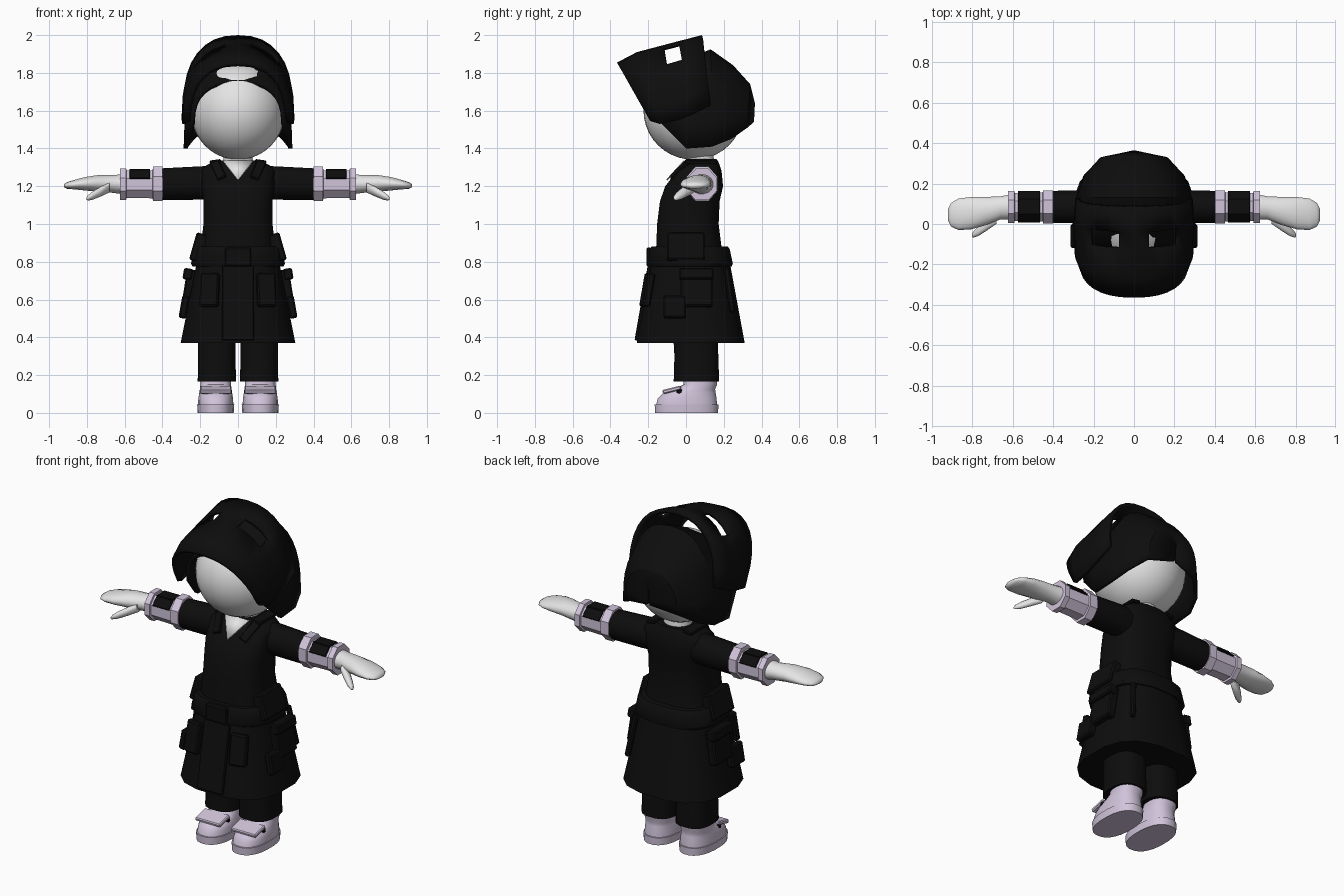
import bpy
import bmesh
from math import sin, cos, pi, radians
from mathutils import Vector, Matrix

if "Cube" in bpy.data.objects:
    bpy.data.objects.remove(bpy.data.objects["Cube"], do_unlink=True)


def make_material(name, color):
    material = bpy.data.materials.new(name)
    material.use_nodes = True
    material.diffuse_color = (*color, 1)
    material.node_tree.nodes["Principled BSDF"].inputs["Base Color"].default_value = (*color, 1)
    return material


black = make_material("black cloth", (.004, .004, .004))
skin = make_material("pale skin", (.78, .78, .78))
lavender = make_material("lavender leather", (.63, .55, .70))


def finish(name, bm, material, angle=35):
    """Turn a bmesh into a shaded object."""
    bmesh.ops.recalc_face_normals(bm, faces=bm.faces)
    mesh = bpy.data.meshes.new(name)
    bm.to_mesh(mesh)
    bm.free()
    mesh.materials.append(material)
    obj = bpy.data.objects.new(name, mesh)
    bpy.context.collection.objects.link(obj)
    bpy.context.view_layer.objects.active = obj
    for other in bpy.context.selected_objects:
        other.select_set(False)
    obj.select_set(True)
    bpy.ops.object.shade_smooth_by_angle(angle=radians(angle))
    return obj


def bridge(bm, rows, closed):
    faces = []
    for first, second in zip(rows, rows[1:]):
        count = len(first)
        for i in range(count if closed else count - 1):
            j = (i + 1) % count
            faces.append(bm.faces.new((first[i], first[j], second[j], second[i])))
    return faces


def rounded(value, power):
    return abs(value) ** power * (1 if value >= 0 else -1)


def loft(name, rings, material, axis="z", sides=16, power=1, side=1, angle=35):
    """Skin rings given as (position, centre a, centre b, radius a, radius b)."""
    bm = bmesh.new()
    rows = []
    for position, ca, cb, ra, rb in rings:
        row = []
        for i in range(sides):
            t = 2 * pi * (i + .5) / sides
            a = ca + ra * rounded(cos(t), power)
            b = cb + rb * rounded(sin(t), power)
            point = (a, b, position) if axis == "z" else (position, a, b)
            row.append(bm.verts.new((point[0] * side, point[1], point[2])))
        rows.append(row)
    bridge(bm, rows, True)
    bm.faces.new(rows[0])
    bm.faces.new(rows[-1])
    return finish(name, bm, material, angle)


def block(name, centre, size, material, tilt=(0, 0, 0), side=1, bevel=.008):
    """Bevelled box; tilt is in degrees about x, y and z."""
    bm = bmesh.new()
    turn = Matrix.Identity(4)
    for letter, degrees in zip("XYZ", tilt):
        turn = Matrix.Rotation(radians(degrees), 4, letter) @ turn
    bmesh.ops.create_cube(bm, size=1, matrix=Matrix.Translation(centre) @ turn @ Matrix.Diagonal((*size, 1)))
    bmesh.ops.bevel(bm, geom=bm.edges[:], offset=min(bevel, min(size) / 4), segments=1, affect="EDGES")
    bmesh.ops.scale(bm, vec=(side, 1, 1), verts=bm.verts)
    return finish(name, bm, material)


def arch_shell(name, stations, power, material, opening=None):
    """Skin arches given as (half width, low y, low z, top y, top z)."""
    bm = bmesh.new()
    rows = []
    for half, low_y, low_z, top_y, top_z in stations:
        row = []
        for i in range(17):
            t = pi * i / 16
            s = abs(sin(t)) ** power
            row.append(bm.verts.new((half * rounded(cos(t), power),
                                     low_y + (top_y - low_y) * s, low_z + (top_z - low_z) * s)))
        rows.append(row)
    faces = bridge(bm, rows, False)
    if opening:
        band, near, far = opening
        holes = [f for f in faces[band * 16:band * 16 + 16] if near < abs(f.calc_center_median().x) < far]
        bmesh.ops.delete(bm, geom=holes, context="FACES")
    obj = finish(name, bm, material, 25)
    if obj.data.polygons[len(obj.data.polygons) // 2].normal.z < 0:
        obj.data.flip_normals()
    shell = obj.modifiers.new("thickness", "SOLIDIFY")
    shell.thickness = .022
    shell.offset = -1
    return obj


# Head and neck
bm = bmesh.new()
bmesh.ops.create_uvsphere(bm, u_segments=32, v_segments=20, radius=1)
bmesh.ops.transform(bm, verts=bm.verts, matrix=Matrix.Translation((0, .04, 1.6)) @ Matrix.Diagonal((.25, .265, .26, 1)))
finish("head", bm, skin, 60)
loft("neck", [(1.25, 0, .08, .085, .08), (1.42, 0, .07, .075, .07)], skin)

# Hood and raised mask
arch_shell("hood", [(.25, -.13, 1.53, -.17, 1.76), (.288, 0, 1.4, 0, 1.87),
                    (.285, .14, 1.41, .13, 1.925), (.25, .24, 1.45, .25, 1.84),
                    (.17, .325, 1.51, .34, 1.74), (.01, .36, 1.54, .365, 1.64)], .8, black)
arch_shell("mask", [(.27, -.19, 1.545, -.365, 1.855), (.295, -.14, 1.53, -.26, 1.91),
                    (.298, -.05, 1.55, -.12, 1.947), (.298, .03, 1.58, -.04, 1.968),
                    (.29, .13, 1.63, .085, 2)], .85, black, opening=(2, .08, .21))

# Jacket, skirt and belt
loft("jacket", [(.75, 0, .02, .23, .2), (.88, 0, .015, .2, .175), (1, 0, .01, .185, .165),
                (1.12, 0, .02, .185, .16), (1.2, 0, .043, .195, .155), (1.28, 0, .07, .2, .12),
                (1.31, 0, .08, .17, .1), (1.335, 0, .085, .12, .085)], black, power=.7)
loft("skirt", [(.37, 0, .025, .308, .29), (.78, 0, .023, .225, .215)], black, power=.75)
loft("belt", [(.775, 0, .023, .245, .222), (.79, 0, .023, .252, .228),
              (.865, 0, .02, .24, .215), (.88, 0, .02, .225, .205)], black, power=.75)
block("buckle", (0, -.195, .825), (.14, .03, .1), black)
block("front_panel", (0, -.228, .58), (.17, .02, .4), black, tilt=(-10, 0, 0))

# Neckline showing the skin
bm = bmesh.new()
corners = [(-.08, -.012, 1.337), (.08, -.012, 1.337), (0, -.105, 1.235)]
bm.faces.new([bm.verts.new(c) for c in corners])
neckline = finish("neckline", bm, skin)
if neckline.data.polygons[0].normal.y > 0:
    neckline.data.flip_normals()
plate = neckline.modifiers.new("thickness", "SOLIDIFY")
plate.thickness = .008

for side, word in ((1, "left_"), (-1, "right_")):
    # Collar and hip pockets
    block(word + "collar", (.105, -.035, 1.285), (.05, .02, .13), black, (-42, 25, 0), side)
    block(word + "shoulder_strap", (.12, .08, 1.33), (.06, .17, .02), black, (0, 8, 0), side)
    block(word + "upper_pocket", (.205, 0, .875), (.07, .2, .15), black, (0, -16, 0), side)
    block(word + "side_pouch", (.26, .055, .66), (.05, .17, .2), black, (0, -9, 0), side)
    block(word + "pouch_flap", (.265, .055, .735), (.05, .18, .06), black, (0, -9, 0), side)
    block(word + "lower_pouch", (.285, -.06, .56), (.04, .12, .12), black, (0, -10, 0), side)
    block(word + "front_pouch", (.15, -.205, .65), (.1, .04, .18), black, (-10, 0, 12), side)

    # Sleeve, bracer and its dark plate
    loft(word + "sleeve", [(.12, .085, 1.22, .08, .09), (.2, .085, 1.217, .085, .09),
                           (.43, .085, 1.21, .08, .085)], black, "x", side=side)
    loft(word + "bracer", [(.4, .085, 1.213, .088, .1), (.45, .085, 1.213, .088, .1),
                           (.452, .085, 1.21, .078, .08), (.59, .085, 1.21, .075, .078),
                           (.592, .085, 1.21, .086, .09), (.625, .085, 1.21, .086, .09)],
         lavender, "x", sides=8, side=side, angle=20)
    block(word + "bracer_top_plate", (.52, .085, 1.286), (.11, .075, .009), black, side=side)
    for facing in (-1, 1):
        block(word + "bracer_slope_plate", (.52, .085 + facing * .055, 1.262), (.11, .06, .009),
              black, (-45 * facing, 0, 0), side)

    # Mitten hand with thumb
    loft(word + "hand", [(.6, .085, 1.21, .065, .055), (.66, .08, 1.212, .058, .048),
                         (.74, .063, 1.215, .072, .045), (.81, .053, 1.213, .082, .036),
                         (.87, .048, 1.208, .079, .025), (.905, .046, 1.204, .06, .018),
                         (.921, .046, 1.203, .03, .008)], skin, "x", side=side, angle=60)
    loft(word + "thumb", [(.68, .03, 1.195, .03, .028), (.73, -.005, 1.17, .03, .026),
                          (.77, -.035, 1.15, .025, .022), (.795, -.052, 1.138, .016, .014),
                          (.803, -.058, 1.134, .006, .005)], skin, "x", sides=10, side=side, angle=60)

    # Trouser leg
    loft(word + "trouser_leg", [(.165, .112, .055, .103, .122), (.3, .112, .055, .1, .118),
                                (.6, .112, .04, .105, .12)], black, power=.75, side=side)

    # Shoe with sole and strap
    loft(word + "sole", [(0, .118, .003, .096, .168), (.045, .118, .003, .099, .17)],
         lavender, sides=24, power=.85, side=side)
    loft(word + "shoe", [(.04, .118, .003, .094, .163), (.075, .118, .006, .093, .157),
                         (.105, .118, .018, .088, .14), (.125, .118, .045, .084, .11),
                         (.15, .118, .075, .082, .09), (.22, .118, .08, .083, .088)],
         lavender, sides=24, power=.85, side=side, angle=50)
    block(word + "shoe_strap", (.118, -.075, .122), (.165, .1, .022), lavender, (14, 0, 0), side)
    block(word + "strap_gap", (.118, -.035, .112), (.17, .03, .03), black, (14, 0, 0), side)

# Tool hanging from the back of the belt
block("hanging_tool", (.2, .23, .65), (.03, .03, .24), black, (8, -8, 0))
